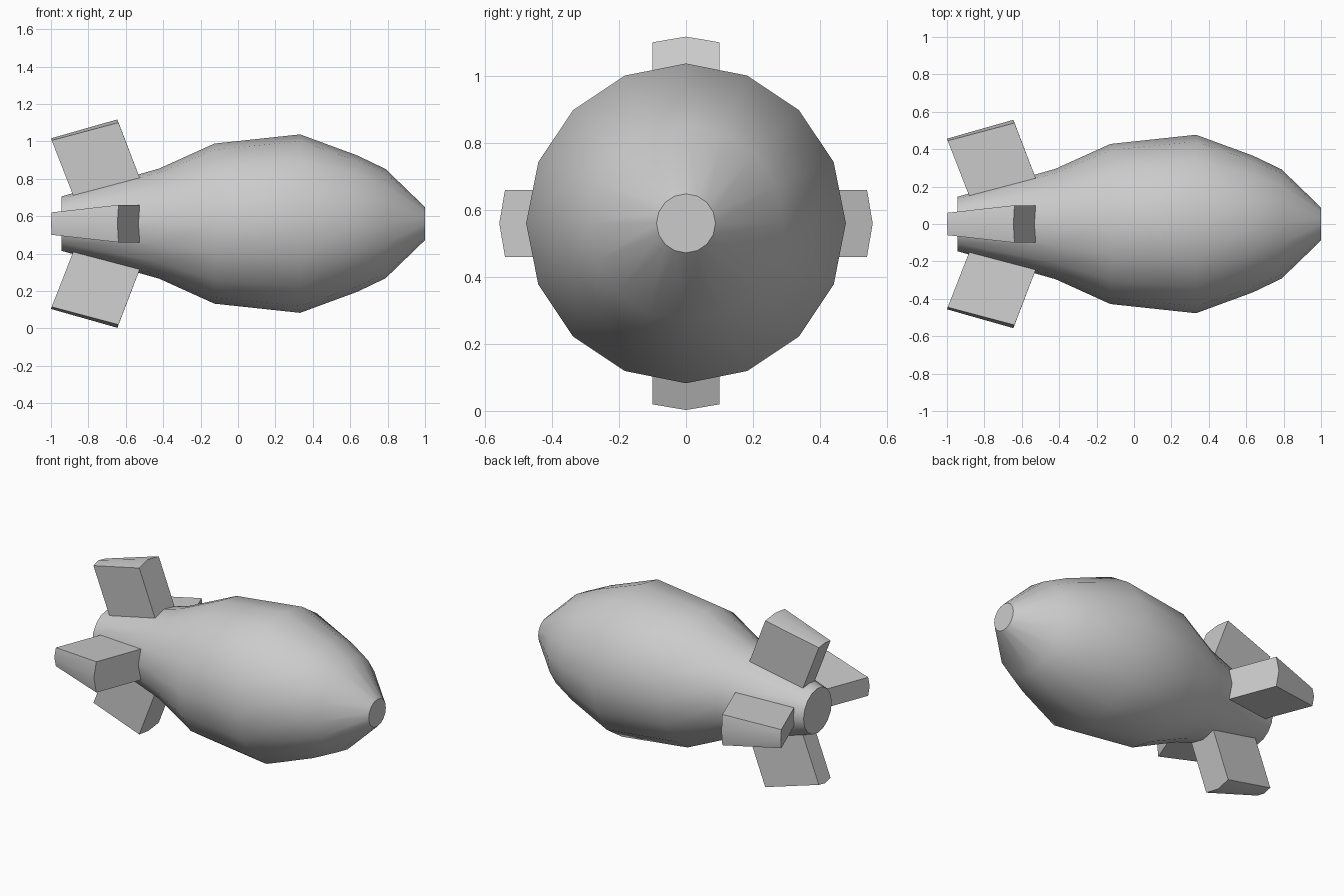
import bpy, bmesh, math
from mathutils import Matrix, Vector

if "Cube" in bpy.data.objects:
    bpy.data.objects.remove(bpy.data.objects["Cube"])

AXIS_Z = 0.56


def finish(bm, name):
    bmesh.ops.recalc_face_normals(bm, faces=bm.faces)
    mesh = bpy.data.meshes.new(name)
    bm.to_mesh(mesh)
    bm.free()
    ob = bpy.data.objects.new(name, mesh)
    bpy.context.collection.objects.link(ob)
    ob.location.z = AXIS_Z
    bpy.ops.object.select_all(action='DESELECT')
    ob.select_set(True)
    bpy.context.view_layer.objects.active = ob
    bpy.ops.object.shade_smooth_by_angle(angle=math.radians(32))
    return ob


def loft(bm, rings):
    # skin a list of equal-length closed rings and cap both ends
    loops = [[bm.verts.new(p) for p in ring] for ring in rings]
    n = len(loops[0])
    for a, b in zip(loops, loops[1:]):
        for i in range(n):
            j = (i + 1) % n
            bm.faces.new((a[i], a[j], b[j], b[i]))
    bm.faces.new(loops[0])
    bm.faces.new(loops[-1])


# Sixteen-sided body, turned about the x axis
profile = [(-0.945, 0.145), (-0.42, 0.295), (-0.126, 0.428), (0.332, 0.477),
           (0.639, 0.364), (0.789, 0.292), (1.0, 0.088)]
SIDES = 16
bm = bmesh.new()
loft(bm, [[(x, r * math.sin(math.tau * i / SIDES), r * math.cos(math.tau * i / SIDES))
           for i in range(SIDES)] for x, r in profile])
finish(bm, "bomb_body")


# Fin end section: half width, then (x, height) at root, tip edge and tip ridge
def section(half, root, edge, ridge):
    return [Vector((root[0], -half, root[1])), Vector((root[0], half, root[1])),
            Vector((edge[0], half, edge[1])), Vector((ridge[0], 0, ridge[1])),
            Vector((edge[0], -half, edge[1]))]


# Four swept tail fins, thicker at the leading side
lead = section(0.10, (-0.489, 0.15), (-0.639, 0.54), (-0.645, 0.557))
trail = section(0.06, (-0.842, 0.05), (-0.996, 0.445), (-1.0, 0.456))
for k, side in enumerate(("top", "front", "bottom", "back")):
    turn = Matrix.Rotation(k * math.pi / 2, 3, 'X')
    bm = bmesh.new()
    loft(bm, [[turn @ p for p in ring] for ring in (lead, trail)])
    finish(bm, "tail_fin_" + side)
